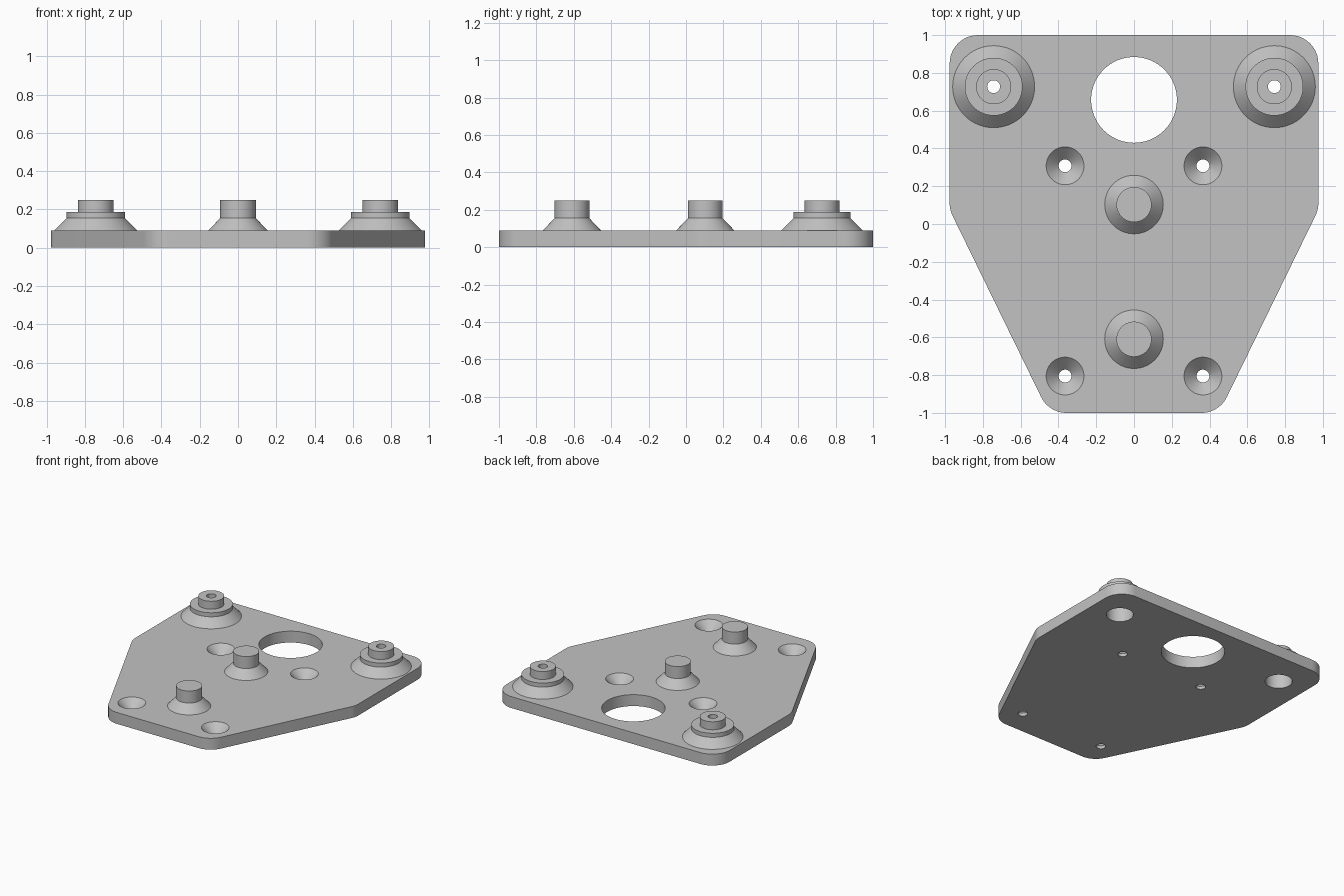
import bpy, bmesh
from math import cos, sin, radians, tau
from mathutils import Vector

cube = bpy.data.objects.get("Cube")
if cube:
    bpy.data.objects.remove(cube, do_unlink=True)

grey = bpy.data.materials.new("plain grey")
grey.use_nodes = True
colour = (0.54, 0.54, 0.54, 1)
grey.diffuse_color = colour
grey.node_tree.nodes["Principled BSDF"].inputs["Base Color"].default_value = colour

T = 0.09            # plate thickness
SHOULDER = 0.155    # top of the cone feet
TOP = 0.25          # top of the posts
POST = 0.093        # post radius
BORE = 0.034        # screw hole radius
RECESS = 0.097      # recess under the large bosses


def add_object(name, bm, location=(0, 0, 0)):
    bmesh.ops.recalc_face_normals(bm, faces=bm.faces)
    mesh = bpy.data.meshes.new(name)
    bm.to_mesh(mesh)
    bm.free()
    mesh.materials.append(grey)
    obj = bpy.data.objects.new(name, mesh)
    obj.location = location
    bpy.context.collection.objects.link(obj)
    return obj


def lathe(name, x, y, profile, steps=64):
    """Spin a (radius, height) profile around a vertical axis."""
    bm = bmesh.new()
    verts = [bm.verts.new((r, 0, z)) for r, z in profile]
    edges = [bm.edges.new(pair) for pair in zip(verts, verts[1:])]
    bmesh.ops.spin(bm, geom=verts + edges, cent=(0, 0, 0), axis=(0, 0, 1),
                   angle=tau, steps=steps)
    bmesh.ops.remove_doubles(bm, verts=bm.verts, dist=0.0001)
    return add_object(name, bm, (x, y, 0))


def smooth(obj):
    bpy.ops.object.select_all(action="DESELECT")
    obj.select_set(True)
    bpy.context.view_layer.objects.active = obj
    bpy.ops.object.shade_smooth_by_angle(angle=radians(30))


# Base plate: rounded corners on one side, mirrored to the other
corners = [(0.357, -0.85, -90, -26), (0.826, 0.11, -26, 0), (0.826, 0.85, 0, 90)]
half = []
for cx, cy, start, end in corners:
    for i in range(13):
        a = radians(start + (end - start) * i / 12)
        half.append((cx + 0.15 * cos(a), cy + 0.15 * sin(a)))
outline = half + [(-x, y) for x, y in reversed(half)]
bm = bmesh.new()
base = bm.faces.new([bm.verts.new((x, y, 0)) for x, y in outline])
raised = bmesh.ops.extrude_face_region(bm, geom=[base], use_keep_orig=True)
bmesh.ops.translate(bm, vec=Vector((0, 0, T)),
                    verts=[v for v in raised["geom"] if isinstance(v, bmesh.types.BMVert)])
plate = add_object("base_plate", bm)

# Hole cutters: window, countersunk screw holes and boss recesses
def straight(r):
    return [(0, -0.1), (r, -0.1), (r, 0.2), (0, 0.2)]


countersink = [(0, -0.1), (BORE, -0.1), (BORE, 0.024), (0.1, T), (0.1, 0.2), (0, 0.2)]
cutters = [lathe("window_cutter", 0, 0.657, straight(0.227), 96)]
for side in (-1, 1):
    for y in (0.308, -0.805):
        cutters.append(lathe("countersink_cutter", side * 0.365, y, countersink))
    cutters.append(lathe("recess_cutter", side * 0.743, 0.727, straight(RECESS)))

bpy.context.view_layer.objects.active = plate
for cutter in cutters:
    cutter.hide_render = True
    cut = plate.modifiers.new("hole", "BOOLEAN")
    cut.operation = "DIFFERENCE"
    cut.solver = "EXACT"
    cut.object = cutter
    bpy.ops.object.modifier_apply(modifier=cut.name)
    bpy.data.objects.remove(cutter, do_unlink=True)
smooth(plate)

# Large hollow bosses at the back corners
boss = [(RECESS, T), (0.217, T), (0.153, SHOULDER), (0.153, 0.187), (POST, 0.187),
        (POST, TOP), (BORE, TOP), (BORE, SHOULDER), (RECESS, SHOULDER), (RECESS, T)]
for side, label in ((-1, "right"), (1, "left")):
    smooth(lathe(label + "_boss", side * 0.743, 0.727, boss))

# Solid pegs on the centre line
peg = [(0, T), (0.155, T), (POST, SHOULDER), (POST, TOP), (0, TOP)]
for label, y in (("back", 0.103), ("front", -0.61)):
    smooth(lathe(label + "_peg", 0, y, peg))
